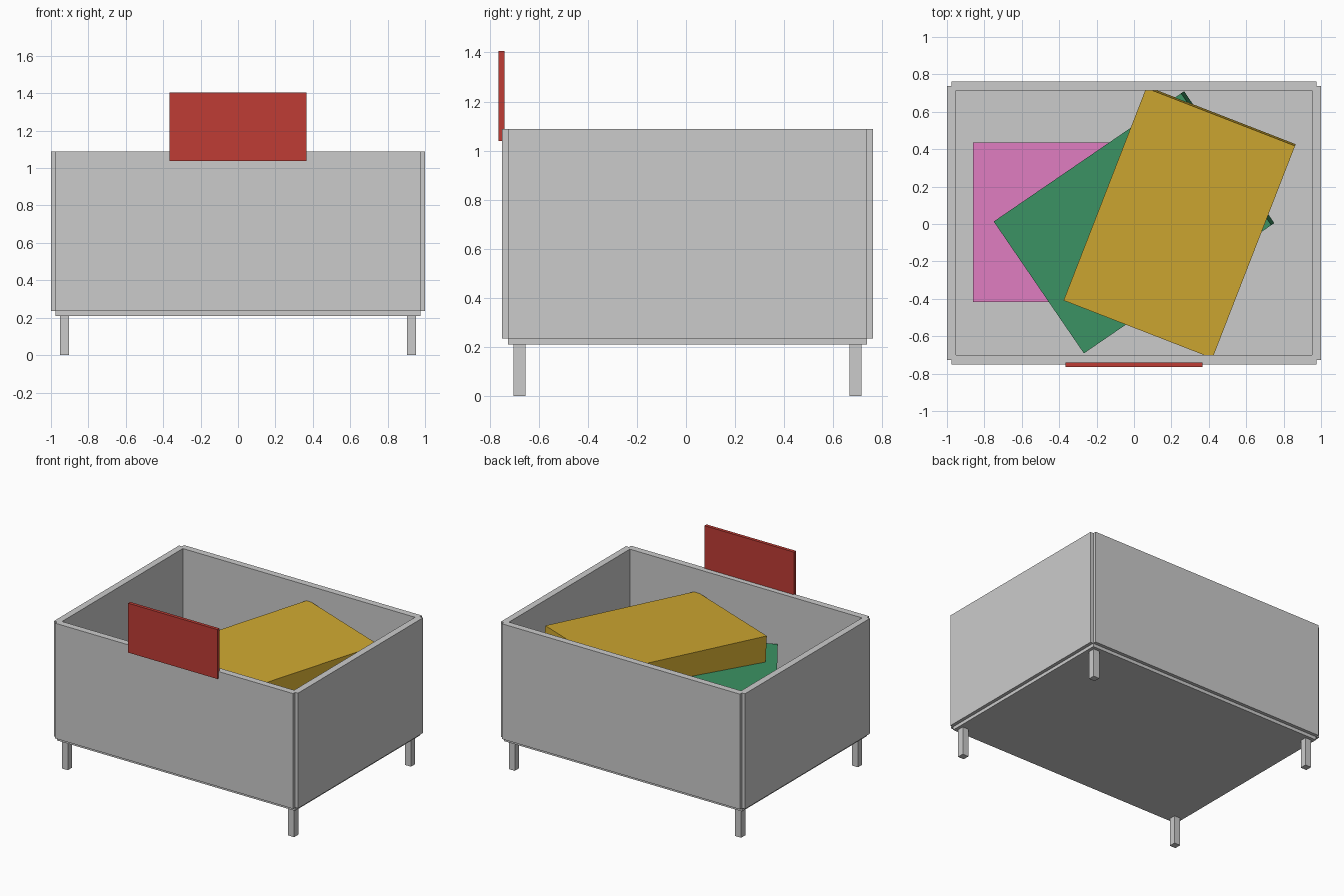
import bpy

if "Cube" in bpy.data.objects:
    bpy.data.objects.remove(bpy.data.objects["Cube"])

CY = 0.006   # bin sits slightly back so that the sign is inside the centred bounds
T = 0.049    # wall thickness


def material(name, rgb):
    m = bpy.data.materials.new(name)
    m.diffuse_color = (*rgb, 1)
    m.use_nodes = True
    m.node_tree.nodes["Principled BSDF"].inputs["Base Color"].default_value = m.diffuse_color
    return m


def box(name, centre, size, rot=(0, 0, 0), mat=None):
    bpy.ops.mesh.primitive_cube_add(size=1, location=centre, rotation=rot)
    ob = bpy.context.object
    ob.name = name
    ob.scale = size
    if mat:
        ob.data.materials.append(mat)
    return ob


# Floor plate
box("floor_plate", (0, CY, 0.2225), (1.952, 1.464, 0.0245))

# Walls, left and right then front and back, overlapping at the corners
for name, s in (("left", -1), ("right", 1)):
    box(name + "_wall", (s * 0.976, CY, 0.662), (T, 1.464, 0.854))
for name, s in (("front", -1), ("back", 1)):
    box(name + "_wall", (0, CY + s * 0.732, 0.662), (1.952, T, 0.854))

# Legs
for side, sx in (("left", -1), ("right", 1)):
    for end, sy in (("front", -1), ("back", 1)):
        box(f"{end}_{side}_leg", (sx * 0.928, CY + sy * 0.684, 0.1055),
            (T, T, 0.211))

# Sign board on the front rim
box("sign_board", (0, -0.752, 1.222), (0.732, 0.0244, 0.366),
    mat=material("red", (0.52, 0.045, 0.035)))

# Flat cartons piled inside, each turned further and tilted less
colours = (("pink", (0.72, 0.2, 0.52)), ("green", (0.045, 0.3, 0.13)),
           ("yellow", (0.62, 0.39, 0.03)))
for i, (name, rgb) in enumerate(colours):
    box(name + "_carton", (-0.244 + 0.244 * i, CY + 0.003, 0.51 + 0.168 * i),
        (1.22, 0.854, 0.195), (0, -0.15 + 0.05 * i, 0.6 * i),
        material(name, rgb))
